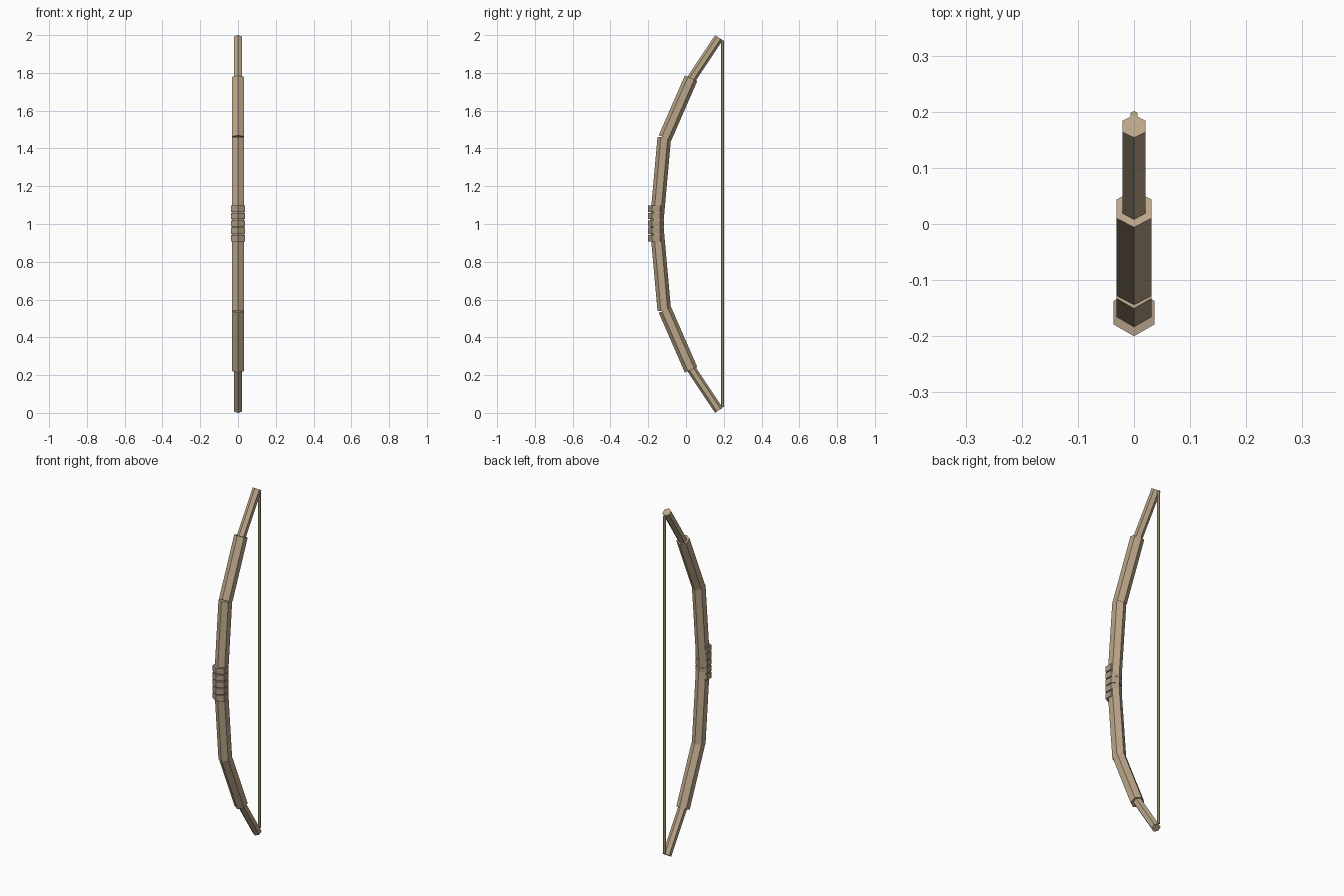
import bpy, bmesh
from mathutils import Vector, Matrix
from math import pi

if "Cube" in bpy.data.objects:
    bpy.data.objects.remove(bpy.data.objects["Cube"])


def material(name, color):
    m = bpy.data.materials.new(name)
    m.diffuse_color = (*color, 1)
    m.use_nodes = True
    m.node_tree.nodes["Principled BSDF"].inputs["Base Color"].default_value = m.diffuse_color
    return m


WOOD = material("wood", (0.50, 0.38, 0.25))
WRAP = material("wrap", (0.43, 0.32, 0.23))
CORD = material("cord", (0.50, 0.43, 0.24))


def hex_rod(name, start, end, radius, mat):
    """Six-sided rod between two (y, z) points, corners facing front and back."""
    a, b = Vector((0, *start)), Vector((0, *end))
    d = b - a
    tilt = Vector((0, 0, 1)).rotation_difference(d).to_matrix().to_4x4()
    bm = bmesh.new()
    bmesh.ops.create_cone(bm, cap_ends=True, segments=6, radius1=radius,
                          radius2=radius, depth=d.length)
    # put a corner on the y axis
    if max(v.co.y for v in bm.verts) < radius * 0.95:
        bmesh.ops.rotate(bm, verts=bm.verts, matrix=Matrix.Rotation(pi / 6, 3, 'Z'))
    bm.transform(Matrix.Translation((a + b) / 2) @ tilt)
    mesh = bpy.data.meshes.new(name)
    bm.to_mesh(mesh)
    bm.free()
    mesh.materials.append(mat)
    ob = bpy.data.objects.new(name, mesh)
    bpy.context.collection.objects.link(ob)
    return ob


def flip(p):
    return (p[0], 2.0 - p[1])


# limbs: inner, middle and thin tip sections, repeated below the grip
sections = [
    ("inner_limb", (-0.156, 1.0), (-0.115, 1.458), 0.036),
    ("outer_limb", (-0.111, 1.456), (0.027, 1.772), 0.036),
    ("limb_tip", (0.022, 1.758), (0.174, 1.9865), 0.024),
]
for name, p, q, r in sections:
    hex_rod("upper_" + name, p, q, r, WOOD)
    hex_rod("lower_" + name, flip(q), flip(p), r, WOOD)

# grip wrapping rings
for i in range(5):
    z = 1.003 + (i - 2) * 0.039
    hex_rod(f"grip_ring_{i + 1}", (-0.158, z - 0.0165), (-0.158, z + 0.0165), 0.042, WRAP)

# bowstring
hex_rod("bowstring", (0.194, 0.03), (0.194, 1.972), 0.0075, CORD)
